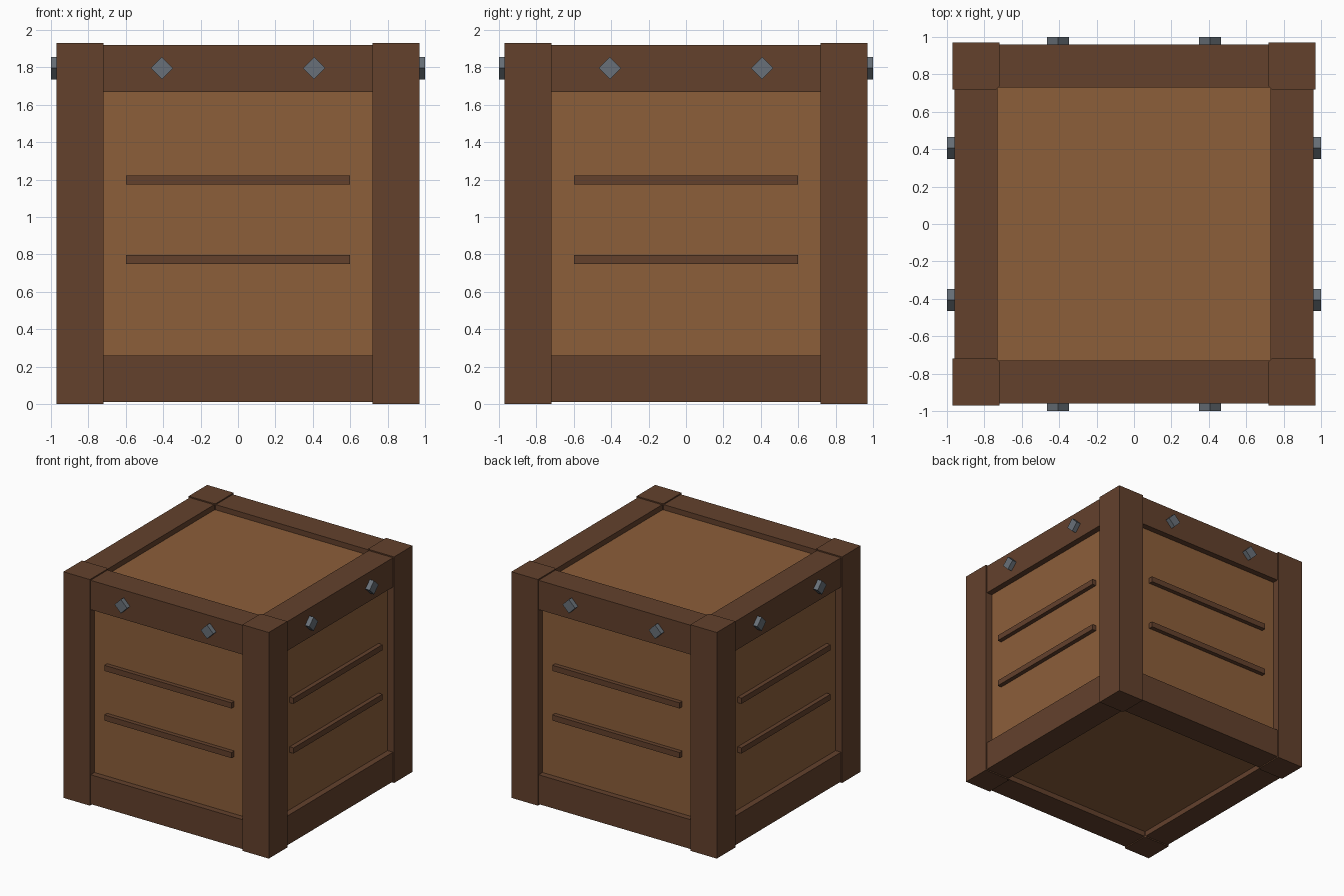
import bpy
import bmesh
from math import pi
from mathutils import Matrix, Vector

if "Cube" in bpy.data.objects:
    bpy.data.objects.remove(bpy.data.objects["Cube"], do_unlink=True)


def material(name, rgb):
    """Flat material from 0-255 sRGB values."""
    lin = [((c / 255 + 0.055) / 1.055) ** 2.4 for c in rgb] + [1]
    m = bpy.data.materials.new(name)
    m.use_nodes = True
    m.diffuse_color = lin
    bsdf = m.node_tree.nodes["Principled BSDF"]
    bsdf.inputs["Base Color"].default_value = lin
    bsdf.inputs["Roughness"].default_value = 0.8
    return m


frame_wood = material("dark frame wood", (99, 65, 44))
panel_wood = material("light panel wood", (140, 94, 58))
metal = material("grey metal", (104, 112, 120))


def box(name, low, high, mat, turn=0, roll=0):
    """Box between two corners; roll spins it about its own y axis,
    turn carries it round the crate to another side."""
    low, high = Vector(low), Vector(high)
    bm = bmesh.new()
    bmesh.ops.create_cube(bm, size=1)
    place = (Matrix.Rotation(turn, 4, 'Z')
             @ Matrix.Translation((low + high) / 2)
             @ Matrix.Rotation(roll, 4, 'Y')
             @ Matrix.Diagonal((*(high - low), 1)))
    bm.transform(place)
    mesh = bpy.data.meshes.new(name)
    bm.to_mesh(mesh)
    bm.free()
    mesh.materials.append(mat)
    obj = bpy.data.objects.new(name, mesh)
    bpy.context.collection.objects.link(obj)
    return obj


def post(name, turn):
    """Square corner post with its inner edge trimmed off."""
    outline = [(-0.97, -0.97), (-0.72, -0.97), (-0.72, -0.735),
               (-0.735, -0.72), (-0.97, -0.72)]
    bm = bmesh.new()
    face = bm.faces.new([bm.verts.new((x, y, 0)) for x, y in outline])
    ext = bmesh.ops.extrude_face_region(bm, geom=[face])
    top = [v for v in ext["geom"] if isinstance(v, bmesh.types.BMVert)]
    bmesh.ops.translate(bm, verts=top, vec=(0, 0, HEIGHT))
    bmesh.ops.recalc_face_normals(bm, faces=bm.faces)
    bm.transform(Matrix.Rotation(turn, 4, 'Z'))
    mesh = bpy.data.meshes.new(name)
    bm.to_mesh(mesh)
    bm.free()
    mesh.materials.append(frame_wood)
    bpy.context.collection.objects.link(bpy.data.objects.new(name, mesh))


HEIGHT = 1.93
PANEL = 0.908

# Recessed panels on all six sides
box("panel_body", (-PANEL, -PANEL, 0.055), (PANEL, PANEL, HEIGHT - 0.055), panel_wood)

for i, side in enumerate(("front", "left", "back", "right")):
    turn = i * pi / 2
    post(side + "_corner_post", turn)

    # Rails between the posts
    for level, z in (("bottom", 0.01), ("top", 1.67)):
        box(f"{side}_{level}_rail", (-0.73, -0.96, z), (0.73, -0.73, z + 0.25),
            frame_wood, turn)

    # Slats across the panel
    for level, z in (("lower", 0.773), ("upper", 1.197)):
        box(f"{side}_{level}_slat", (-0.6, -0.945, z - 0.024),
            (0.6, -0.89, z + 0.024), frame_wood, turn)

    # Diamond-set square bolts in the top rail
    for n, x in enumerate((-0.407, 0.407)):
        r = 0.042
        box(f"{side}_bolt_{n + 1}", (x - r, -1, 1.796 - r),
            (x + r, -0.92, 1.796 + r), metal, turn, pi / 4)
